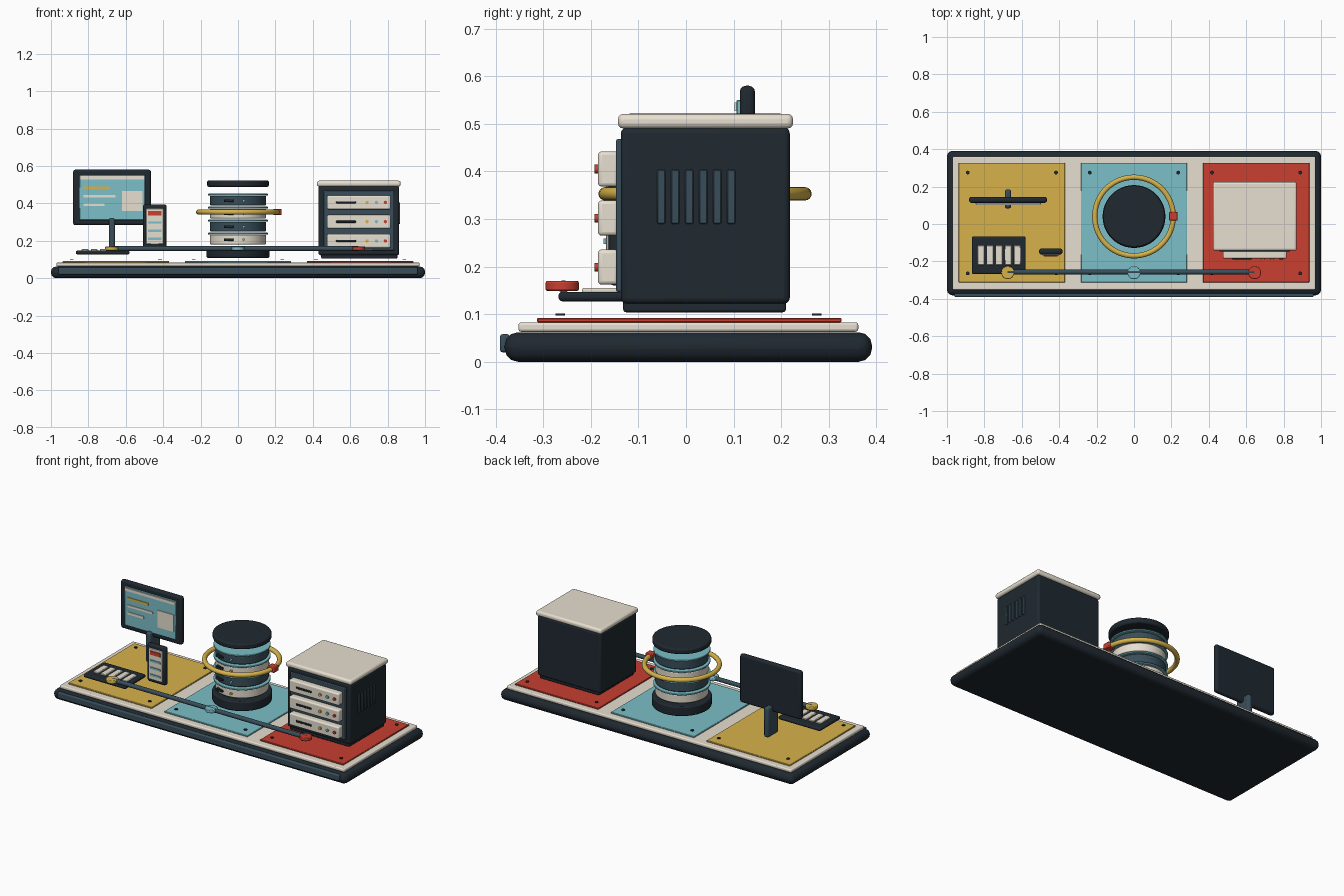
import bpy, math

if "Cube" in bpy.data.objects:
    bpy.data.objects.remove(bpy.data.objects["Cube"])

COLORS = {
    "dark": (0.014, 0.022, 0.03, 1), "slate": (0.04, 0.075, 0.1, 1),
    "cream": (0.8, 0.74, 0.63, 1), "yellow": (0.68, 0.45, 0.07, 1),
    "blue": (0.2, 0.52, 0.58, 1), "red": (0.58, 0.05, 0.03, 1)}
MATS = {}
for key, col in COLORS.items():
    MATS[key] = bpy.data.materials.new(key)
    MATS[key].diffuse_color = col


def finish(name, color, bevel=0, segments=3):
    ob = bpy.context.object
    ob.name = name
    ob.data.materials.append(MATS[color])
    bpy.ops.object.shade_smooth_by_angle(angle=math.radians(35))
    if bevel:
        m = ob.modifiers.new("bevel", 'BEVEL')
        m.width, m.segments = bevel, segments
        m.limit_method = 'ANGLE'
    return ob


def box(name, x, y, z, color, bevel=0, segments=3):
    """Box from (min, max) ranges."""
    bpy.ops.mesh.primitive_cube_add(size=1, location=[sum(r) / 2 for r in (x, y, z)])
    bpy.context.object.scale = [r[1] - r[0] for r in (x, y, z)]
    bpy.ops.object.transform_apply(location=False, rotation=False, scale=True)
    return finish(name, color, bevel, segments)


def disc(name, x, y, z, r, color, bevel=0, verts=48):
    bpy.ops.mesh.primitive_cylinder_add(vertices=verts, radius=r, depth=z[1] - z[0],
                                        location=(x, y, sum(z) / 2))
    return finish(name, color, bevel, 2)


def knob(name, x, y, z, r, depth, color):
    """Short cylinder facing the front."""
    bpy.ops.mesh.primitive_cylinder_add(vertices=16, radius=r, depth=depth,
                                        location=(x, y, z), rotation=(math.pi / 2, 0, 0))
    return finish(name, color)


# Base, cream deck and front strip
box("base", (-1, 1), (-0.381, 0.391), (0, 0.062), "dark", 0.028)
box("deck", (-0.97, 0.97), (-0.352, 0.362), (0.063, 0.083), "cream", 0.006)
box("front_strip", (-0.96, 0.96), (-0.391, -0.37), (0.02, 0.058), "slate", 0.006)

# Three coloured pads with corner bolts
for cx, color in ((-0.653, "yellow"), (0, "blue"), (0.653, "red")):
    box(color + "_pad", (cx - 0.284, cx + 0.284), (-0.313, 0.327), (0.083, 0.092), color, 0.002, 1)
    for sx in (-1, 1):
        for y in (-0.264, 0.275):
            disc("pad_bolt", cx + sx * 0.236, y, (0.097, 0.101), 0.01, "dark", verts=16)

# Monitor, its stand and screen graphics
box("monitor_case", (-0.882, -0.465), (0.113, 0.145), (0.283, 0.58), "dark", 0.013)
box("monitor_screen", (-0.848, -0.497), (0.106, 0.115), (0.312, 0.55), "blue", 0.002, 1)
box("monitor_neck", (-0.691, -0.657), (0.083, 0.185), (0.135, 0.32), "slate", 0.012)
for name, x, z, color in (
        ("screen_header", (-0.845, -0.5), (0.527, 0.545), "cream"),
        ("screen_line_top", (-0.825, -0.685), (0.475, 0.49), "yellow"),
        ("screen_line_middle", (-0.825, -0.655), (0.43, 0.444), "cream"),
        ("screen_line_low", (-0.825, -0.715), (0.385, 0.4), "cream"),
        ("screen_card", (-0.62, -0.51), (0.36, 0.465), "cream")):
    box(name, x, (0.102, 0.108), z, color)

# Keyboard
box("keyboard", (-0.867, -0.58), (-0.268, -0.067), (0.127, 0.147), "dark", 0.008)
for i in range(5):
    cx = -0.818 + i * 0.0485
    box("key", (cx - 0.0175, cx + 0.0175), (-0.218, -0.115), (0.145, 0.155), "cream", 0.003, 2)

# Phone
box("phone_case", (-0.508, -0.382), (-0.163, -0.131), (0.16, 0.395), "dark", 0.013)
box("phone_screen", (-0.491, -0.399), (-0.168, -0.16), (0.182, 0.372), "cream", 0.002, 1)
box("phone_banner", (-0.48, -0.41), (-0.173, -0.166), (0.335, 0.358), "red")
for z in (0.21, 0.253, 0.297):
    box("phone_line", (-0.48, -0.41), (-0.173, -0.166), (z - 0.006, z + 0.006), "blue")

# Layered drum: base, four separate layers with blue lids, cap
CY = 0.04
disc("drum_base", 0, CY, (0.108, 0.168), 0.168, "dark", 0.008)
for i, color in enumerate(("cream", "slate", "cream", "slate")):
    z = 0.18 + i * 0.0695
    disc("drum_layer", 0, CY, (z, z + 0.052), 0.15, color, 0.006)
    disc("drum_lid", 0, CY, (z + 0.054, z + 0.063), 0.16, "blue", 0.002)
    front = CY - 0.15
    box("drum_slot", (-0.075, -0.025), (front - 0.003, front + 0.03),
        (z + 0.018, z + 0.033), "dark", 0.002, 1)
    knob("drum_light", 0.03, front, z + 0.026, 0.007, 0.014, ("yellow", "blue")[i % 2])
disc("drum_cap", 0, CY, (0.488, 0.522), 0.165, "dark", 0.008)

# Ring around the drum with its red clip
bpy.ops.mesh.primitive_torus_add(major_radius=0.21, minor_radius=0.014, major_segments=64,
                                 minor_segments=16, location=(0, CY, 0.353))
finish("drum_ring", "yellow")
box("ring_clip", (0.188, 0.233), (0.018, 0.065), (0.337, 0.37), "red", 0.004, 2)

# Cabinet
box("cabinet_foot", (0.445, 0.852), (-0.132, 0.21), (0.104, 0.13), "dark", 0.006)
box("cabinet_body", (0.43, 0.862), (-0.137, 0.218), (0.122, 0.492), "dark", 0.012)
box("cabinet_top", (0.422, 0.87), (-0.143, 0.225), (0.49, 0.521), "cream", 0.012)
box("cabinet_front", (0.457, 0.835), (-0.147, -0.134), (0.147, 0.468), "slate", 0.004, 2)
for i in range(3):
    z = 0.162 + i * 0.103
    box("drawer", (0.476, 0.816), (-0.185, -0.142), (z, z + 0.074), "cream", 0.008)
    box("drawer_slot", (0.525, 0.63), (-0.189, -0.18), (z + 0.031, z + 0.043), "dark", 0.002, 1)
    for x, color in ((0.69, "yellow"), (0.74, "blue"), (0.788, "red")):
        knob("drawer_light", x, -0.186, z + 0.037, 0.009, 0.012, color)
for i in range(6):
    y = -0.052 + i * 0.0294
    box("side_vent", (0.855, 0.867), (y - 0.0085, y + 0.0085), (0.29, 0.404), "slate", 0.002, 1)

# Connecting rod with a node per station
bpy.ops.mesh.primitive_cylinder_add(vertices=20, radius=0.013, depth=1.32,
                                    location=(-0.015, -0.257, 0.158),
                                    rotation=(0, math.pi / 2, 0))
finish("connecting_rod", "slate")
for x, color in ((-0.675, "yellow"), (0, "blue"), (0.645, "red")):
    disc("rod_node", x, -0.26, (0.149, 0.17), 0.035, color, 0.004, 32)

for m in bpy.data.materials:
    if m.users and not m.is_grease_pencil:
        m.use_nodes = True
        m.node_tree.nodes["Principled BSDF"].inputs["Base Color"].default_value = m.diffuse_color
